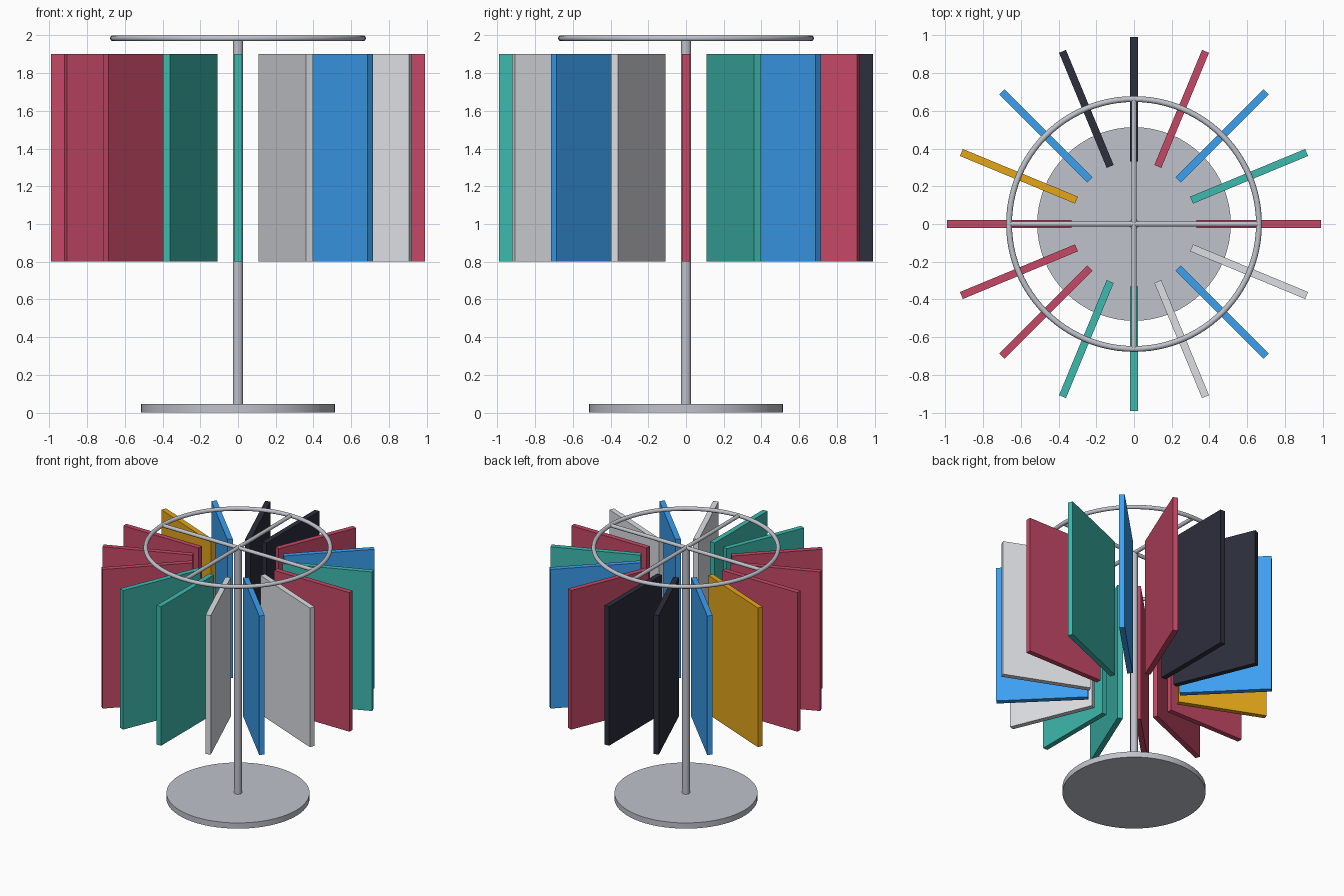
import bpy
from math import cos, sin, pi, radians

cube = bpy.data.objects.get("Cube")
if cube:
    bpy.data.objects.remove(cube, do_unlink=True)


def material(name, r, g, b):
    color = [(c / 255) ** 2.2 for c in (r, g, b)] + [1]
    mat = bpy.data.materials.new(name)
    mat.use_nodes = True
    mat.diffuse_color = color
    mat.node_tree.nodes["Principled BSDF"].inputs["Base Color"].default_value = color
    return mat


def finish(name, mat, smooth=True):
    obj = bpy.context.object
    obj.name = obj.data.name = name
    obj.data.materials.append(mat)
    if smooth:
        bpy.ops.object.shade_smooth_by_angle(angle=radians(35))
    return obj


def rod(name, radius, length, location, mat, rotation=(0, 0, 0), sides=32):
    bpy.ops.mesh.primitive_cylinder_add(vertices=sides, radius=radius, depth=length,
                                        location=location, rotation=rotation)
    return finish(name, mat)


metal = material("metal", 190, 193, 202)
swatches = {
    "red": material("red", 196, 74, 102),
    "teal": material("teal", 64, 184, 172),
    "blue": material("blue", 62, 158, 240),
    "dark": material("dark", 48, 50, 62),
    "yellow": material("yellow", 228, 165, 32),
    "white": material("white", 220, 222, 227),
}

# Stand: round base and central pole
base_height, ring_height = 0.045, 1.984
rod("base", 0.513, base_height, (0, 0, base_height / 2), metal, sides=64)
pole_length = ring_height - base_height
rod("pole", 0.027, pole_length, (0, 0, base_height + pole_length / 2), metal)

# Top ring with two crossing spokes
ring_radius, tube = 0.662, 0.0155
bpy.ops.mesh.primitive_torus_add(major_radius=ring_radius, minor_radius=tube,
                                 major_segments=96, minor_segments=16,
                                 location=(0, 0, ring_height))
finish("top_ring", metal)
for name, turn in (("spoke_across", 0), ("spoke_deep", pi / 2)):
    rod(name, 0.0145, 2 * ring_radius, (0, 0, ring_height), metal,
        (0, pi / 2, turn), sides=16)

# Radial hanging panels, anticlockwise from +x
order = ("red teal blue red dark dark blue yellow "
         "red red red teal teal white blue white").split()
inner, outer, thickness, bottom, top = 0.33, 0.99, 0.04, 0.80, 1.90
middle = (inner + outer) / 2
for i, color in enumerate(order):
    angle = 2 * pi * i / len(order)
    bpy.ops.mesh.primitive_cube_add(
        size=1, rotation=(0, 0, angle),
        location=(middle * cos(angle), middle * sin(angle), (bottom + top) / 2))
    bpy.context.object.scale = (outer - inner, thickness, top - bottom)
    bpy.ops.object.transform_apply(location=False, rotation=False, scale=True)
    finish(f"panel_{i + 1}_{color}", swatches[color], smooth=False)
